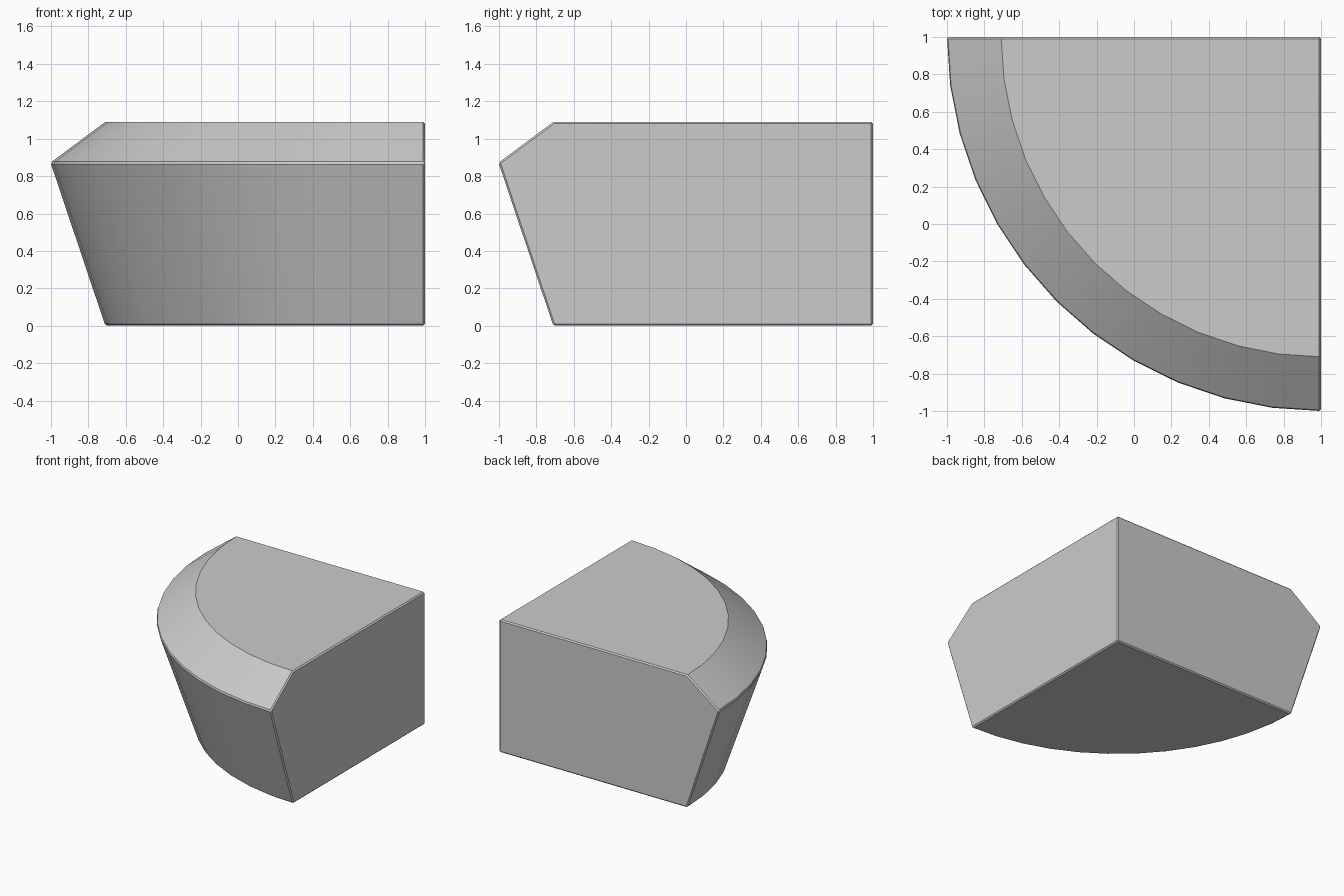
import bpy
import bmesh
from math import cos, sin, pi, radians

cube = bpy.data.objects.get("Cube")
if cube:
    bpy.data.objects.remove(cube, do_unlink=True)

# Material
grey = bpy.data.materials.new("light_grey")
grey.use_nodes = True
colour = (0.6, 0.6, 0.6, 1)
grey.diffuse_color = colour
grey.node_tree.nodes["Principled BSDF"].inputs["Base Color"].default_value = colour

# Quarter-round block: side profile (radius, height) swept about the back corner
PROFILE = [(1.71, 0), (2.003, 0.872), (1.71, 1.09)]
STEPS = 12
bm = bmesh.new()
axis = [bm.verts.new((1, 1, z)) for z in (0, 1.09)]
rings = []
for i in range(STEPS + 1):
    a = pi + i * pi / 2 / STEPS
    rings.append([bm.verts.new((1 + r * cos(a), 1 + r * sin(a), z)) for r, z in PROFILE])
for a, b in zip(rings, rings[1:]):
    for j in range(len(PROFILE) - 1):
        bm.faces.new((a[j], b[j], b[j + 1], a[j + 1]))

# Flat bottom, top and the two straight sides
bm.faces.new([axis[0]] + [r[0] for r in rings])
bm.faces.new([axis[1]] + [r[-1] for r in rings])
for end in (rings[0], rings[-1]):
    bm.faces.new(axis + end[::-1])
bmesh.ops.recalc_face_normals(bm, faces=bm.faces)

# Narrow chamfer on the steeper edges
edges = [e for e in bm.edges if e.calc_face_angle() > radians(45)]
bmesh.ops.bevel(bm, geom=edges, offset=0.01, segments=1, affect='EDGES')

mesh = bpy.data.meshes.new("quarter_round_block")
bm.to_mesh(mesh)
bm.free()
mesh.materials.append(grey)
block = bpy.data.objects.new("quarter_round_block", mesh)
bpy.context.collection.objects.link(block)
bpy.context.view_layer.objects.active = block
block.select_set(True)
bpy.ops.object.shade_smooth_by_angle(angle=radians(30))
